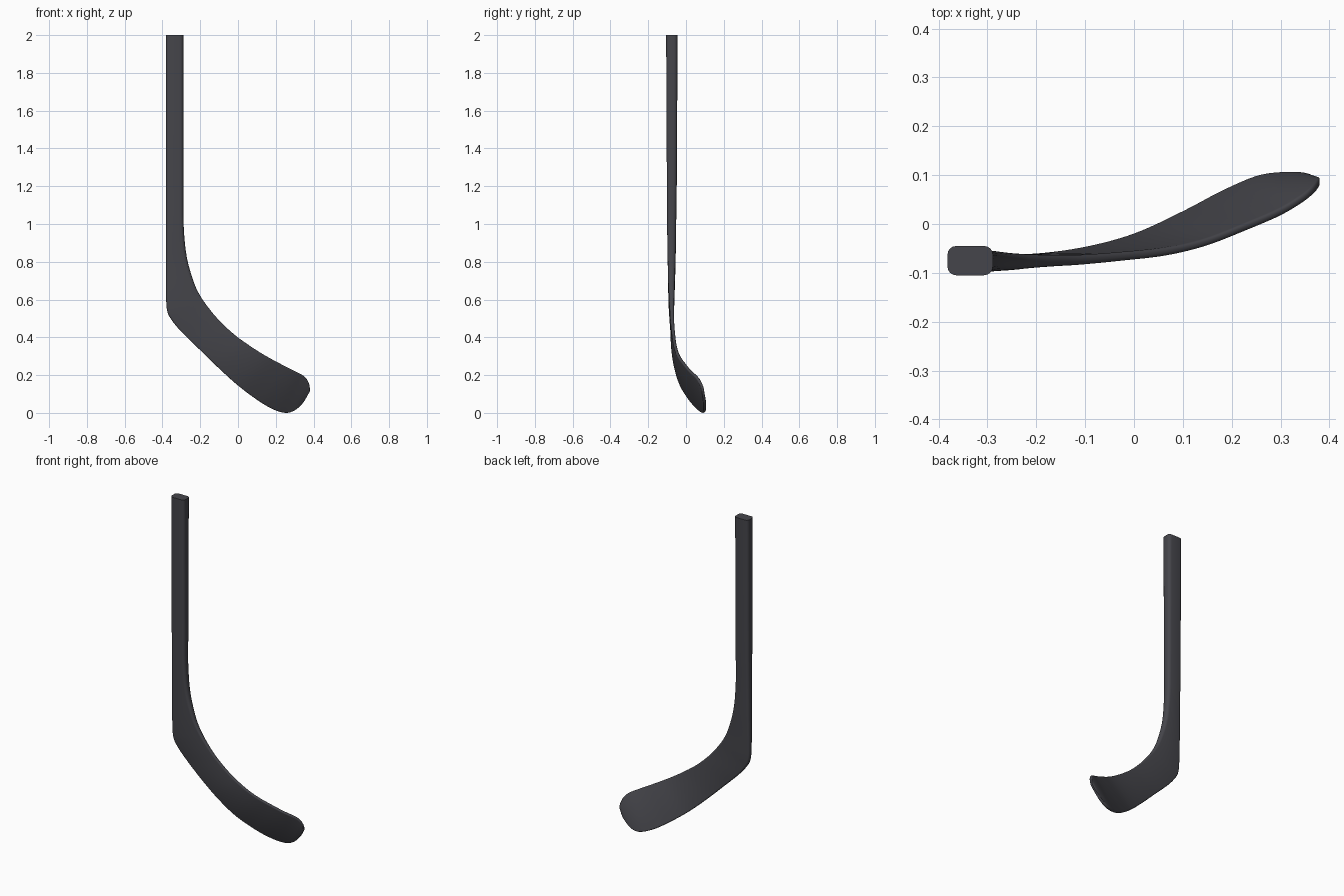
import bpy, bmesh, math
from mathutils import Vector

if "Cube" in bpy.data.objects:
    bpy.data.objects.remove(bpy.data.objects["Cube"])

# Stations: heel-side edge (x, y, z), inner edge (x, y, z), thickness
STATIONS = [
    (-.382, -.075, 2.0, -.289, -.075, 2.0, .060),
    (-.382, -.075, 1.5, -.289, -.075, 1.5, .056),
    (-.382, -.075, 1.2, -.289, -.075, 1.2, .052),
    (-.382, -.076, 1.0, -.288, -.076, 1.0, .048),
    (-.382, -.076, .80, -.272, -.076, .83, .042),
    (-.381, -.077, .63, -.235, -.077, .695, .034),
    (-.375, -.077, .54, -.200, -.076, .62, .028),
    (-.350, -.076, .49, -.155, -.075, .555, .023),
    (-.300, -.073, .43, -.100, -.073, .49, .020),
    (-.200, -.069, .332, -.020, -.066, .415, .018),
    (-.100, -.054, .235, .070, -.056, .350, .017),
    (.000, -.026, .145, .150, -.037, .300, .016),
    (.100, .020, .070, .235, -.004, .254, .016),
    (.180, .062, .022, .300, .024, .221, .016),
    (.250, .092, .001, .345, .051, .197, .016),
    (.300, .100, .015, .368, .070, .172, .016),
    (.340, .100, .050, .379, .084, .140, .015),
    (.362, .095, .080, .380, .089, .115, .012),
]
STEPS = 6
CORNER = 4


def spline(i, t):
    """Catmull-Rom through the stations."""
    n = len(STATIONS)
    a, b, c, d = (STATIONS[min(max(i + k, 0), n - 1)] for k in (-1, 0, 1, 2))
    return [.5 * (2*q + (r - p)*t + (2*p - 5*q + 4*r - s)*t*t + (3*q - p - 3*r + s)*t**3)
            for p, q, r, s in zip(a, b, c, d)]


def rounded_rect(w, h):
    r = min(.018, h * .42, w * .42)
    pts = []
    for k, (sx, sy) in enumerate(((1, 1), (-1, 1), (-1, -1), (1, -1))):
        for j in range(CORNER + 1):
            a = math.pi / 2 * (k + j / CORNER)
            pts.append((sx * (w/2 - r) + r * math.cos(a), sy * (h/2 - r) + r * math.sin(a)))
    return pts


# Sample the centre line and edges
rows = [spline(i, s / STEPS) for i in range(len(STATIONS) - 1) for s in range(STEPS)]
rows.append(list(STATIONS[-1]))
mids = [(Vector(r[:3]) + Vector(r[3:6])) / 2 for r in rows]

# Loft the shaft and blade as one skin
bm = bmesh.new()
rings = []
for i, r in enumerate(rows):
    across = Vector(r[3:6]) - Vector(r[:3])
    u = across.normalized()
    tangent = mids[min(i + 1, len(mids) - 1)] - mids[max(i - 1, 0)]
    normal = u.cross(tangent).normalized()
    rings.append([bm.verts.new(mids[i] + u * x + normal * y)
                  for x, y in rounded_rect(across.length, r[6])])
for a, b in zip(rings, rings[1:]):
    for j in range(len(a)):
        k = (j + 1) % len(a)
        bm.faces.new((a[j], a[k], b[k], b[j]))
bm.faces.new(rings[0])
bm.faces.new(rings[-1])
bmesh.ops.recalc_face_normals(bm, faces=bm.faces)

mesh = bpy.data.meshes.new("hockey_stick")
bm.to_mesh(mesh)
bm.free()
stick = bpy.data.objects.new("hockey_stick", mesh)
bpy.context.collection.objects.link(stick)

# Dark finish
mat = bpy.data.materials.new("dark_grey")
mat.diffuse_color = (.06, .06, .07, 1)
mat.use_nodes = True
mat.node_tree.nodes["Principled BSDF"].inputs["Base Color"].default_value = mat.diffuse_color
mesh.materials.append(mat)

bpy.context.view_layer.objects.active = stick
stick.select_set(True)
bpy.ops.object.shade_smooth_by_angle(angle=math.radians(40))
